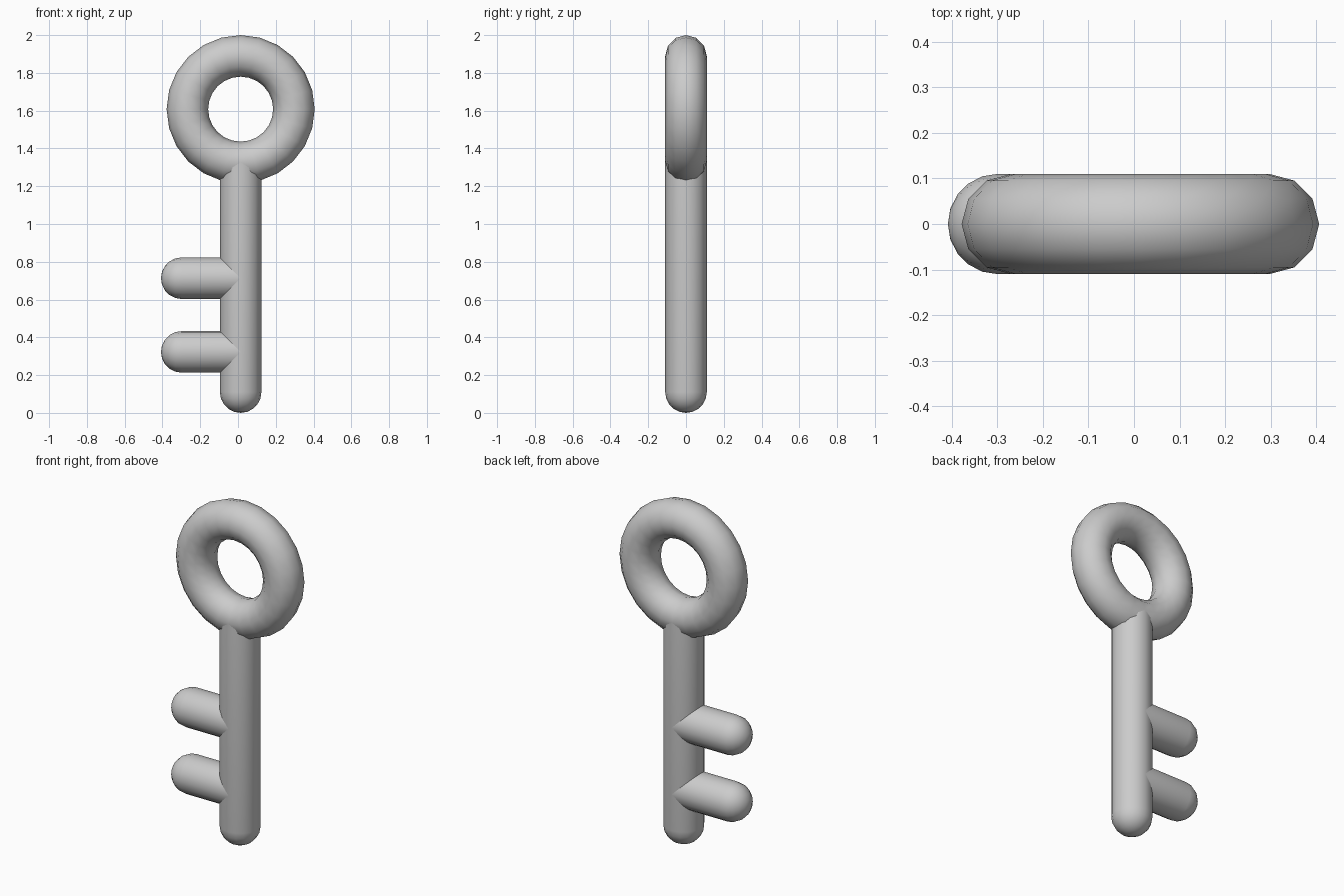
import bpy, bmesh
from math import sin, cos, pi
from mathutils import Matrix, Vector

if "Cube" in bpy.data.objects:
    bpy.data.objects.remove(bpy.data.objects["Cube"])

R = 0.11            # tube radius shared by every part
CX = 0.014          # shaft and ring axis
RING_Z = 1.608
RING_R = 0.282


def smooth(obj):
    bpy.ops.object.select_all(action='DESELECT')
    obj.select_set(True)
    bpy.context.view_layer.objects.active = obj
    bpy.ops.object.shade_smooth_by_angle(angle=pi / 3.5)


def round_rod(name, tip, direction, length, sides=16, rings=5):
    """Rod with a domed start at tip, running along direction to a flat end."""
    bm = bmesh.new()
    profile = [(R * sin(a), R - R * cos(a))
               for a in (pi / 2 * i / rings for i in range(rings + 1))]
    profile += [(R, length), (0, length)]
    verts = [bm.verts.new((r, 0, z)) for r, z in profile]
    edges = [bm.edges.new(pair) for pair in zip(verts, verts[1:])]
    bmesh.ops.spin(bm, geom=verts + edges, cent=(0, 0, 0), axis=(0, 0, 1),
                   angle=2 * pi, steps=sides)
    bmesh.ops.remove_doubles(bm, verts=bm.verts[:], dist=1e-4)
    bmesh.ops.recalc_face_normals(bm, faces=bm.faces[:])
    turn = Vector((0, 0, 1)).rotation_difference(Vector(direction)).to_matrix().to_4x4()
    bm.transform(Matrix.Translation(tip) @ turn)
    mesh = bpy.data.meshes.new(name)
    bm.to_mesh(mesh)
    bm.free()
    obj = bpy.data.objects.new(name, mesh)
    bpy.context.collection.objects.link(obj)
    smooth(obj)
    return obj


# Ring-shaped handle
bpy.ops.mesh.primitive_torus_add(major_segments=24, minor_segments=12,
                                 major_radius=RING_R, minor_radius=R,
                                 location=(CX, 0, RING_Z), rotation=(pi / 2, 0, 0))
ring = bpy.context.object
ring.name = "handle_ring"
bpy.ops.object.shade_smooth()

# Shaft, ending on the ring's centreline
round_rod("shaft", (CX, 0, 0), (0, 0, 1), RING_Z - RING_R)

# Two teeth, ending on the shaft's axis
for name, z in (("lower_tooth", 0.323), ("upper_tooth", 0.713)):
    round_rod(name, (-0.408, 0, z), (1, 0, 0), 0.408 + CX)
